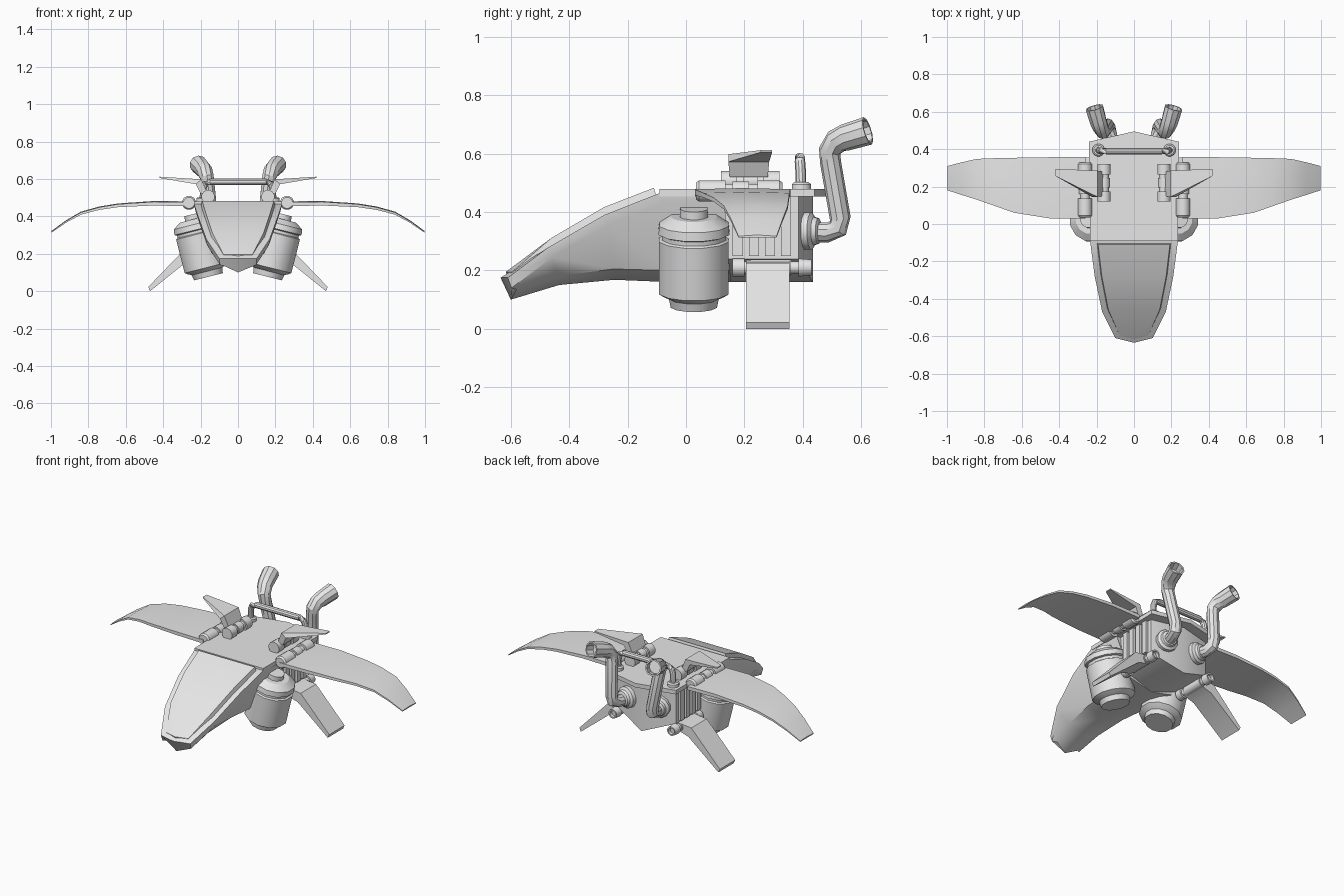
import bpy, bmesh, math
from mathutils import Vector

if "Cube" in bpy.data.objects:
    bpy.data.objects.remove(bpy.data.objects["Cube"], do_unlink=True)

grey = bpy.data.materials.new("plain_grey")
grey.use_nodes = True
COLOUR = (0.8, 0.8, 0.8, 1)
grey.diffuse_color = COLOUR
grey.node_tree.nodes["Principled BSDF"].inputs["Base Color"].default_value = COLOUR
parts = []


def loft(name, rings, closed=True, caps=True, mirror=True):
    """Skin a row of equal-sized point rings; optionally mirror across x."""
    bm = bmesh.new()
    vr = [[bm.verts.new(p) for p in r] for r in rings]
    n = len(vr[0])
    for a, b in zip(vr, vr[1:]):
        for i in range(n if closed else n - 1):
            j = (i + 1) % n
            bm.faces.new((a[i], a[j], b[j], b[i]))
    if caps:
        bm.faces.new(vr[0])
        bm.faces.new(vr[-1])
    bmesh.ops.recalc_face_normals(bm, faces=bm.faces)
    me = bpy.data.meshes.new(name)
    bm.to_mesh(me)
    bm.free()
    me.materials.append(grey)
    ob = bpy.data.objects.new(name, me)
    bpy.context.scene.collection.objects.link(ob)
    if mirror:
        m = ob.modifiers.new("mirror", 'MIRROR')
        m.merge_threshold = 0.0005
    parts.append(ob)
    return ob


def circle(c, d, r, n):
    """Ring of n points round centre c, facing along d."""
    d = Vector(d).normalized()
    ref = Vector((1, 0, 0)) if abs(d.x) < 0.9 else Vector((0, 1, 0))
    u = (ref - d * ref.dot(d)).normalized()
    v = d.cross(u)
    return [Vector(c) + r * (math.cos(a) * u + math.sin(a) * v)
            for a in (2 * math.pi * (i + 0.5) / n for i in range(n))]


def lathe(name, base, axis, profile, n=12):
    base, axis = Vector(base), Vector(axis).normalized()
    return loft(name, [circle(base + axis * t, axis, r, n) for t, r in profile])


def tube(name, path, radii, n=10, hollow=False, mirror=True):
    p = [Vector(q) for q in path]
    tang = [(p[min(i + 1, len(p) - 1)] - p[max(i - 1, 0)]).normalized()
            for i in range(len(p))]
    rings = [circle(q, t, r, n) for q, t, r in zip(p, tang, radii)]
    if hollow:
        r = radii[-1] * 0.82
        rings += [circle(p[-1], tang[-1], r, n),
                  circle(p[-1] - tang[-1] * 0.05, tang[-1], r, n)]
    return loft(name, rings, mirror=mirror)


def box(name, x, y, z):
    loft(name, [[(a, y[0], z[0]), (a, y[1], z[0]), (a, y[1], z[1]), (a, y[0], z[1])]
                for a in x])


# Nose hull: y, top z, half width, chine half width, chine z, keel z, centre shift
hull = [(-0.61, 0.175, 0.10, 0.075, 0.135, 0.10, -0.025),
        (-0.47, 0.28, 0.17, 0.105, 0.18, 0.15, 0),
        (-0.28, 0.39, 0.21, 0.125, 0.205, 0.168, 0),
        (-0.09, 0.465, 0.235, 0.14, 0.20, 0.16, 0),
        (0.12, 0.465, 0.235, 0.15, 0.20, 0.16, 0)]
loft("nose_hull", [[(0, y + s, zt), (w, y, zt), (w * .97, y + .012, zt - .035),
                    (c, y + .03, zc), (0, y + .035 + s, zk)]
                   for y, zt, w, c, zc, zk, s in hull], closed=False)

# Raised canopy plate along the nose
canopy = [(-0.595, 0.195, 0.085, -0.022), (-0.46, 0.312, 0.145, 0),
          (-0.28, 0.417, 0.18, 0), (-0.11, 0.483, 0.2, 0)]
loft("canopy_plate", [[(0, y + s, z), (w - .008, y, z), (w, y + .01, z - .035),
                       (0, y + s + .01, z - .035)] for y, z, w, s in canopy], closed=False)

# Rear deck and body, both with a pointed back
loft("rear_deck", [[(0, y + s, .478), (w, y, .478), (w, y, .453), (0, y + s, .453)]
                   for y, w, s in [(-.09, .235, 0), (.2, .238, 0), (.44, .24, .055)]],
     closed=False)
loft("rear_body", [[(0, y + s, .46), (.2, y, .46), (.2, y, .24), (0, y + s, .16)]
                   for y, s in [(.08, 0), (.385, .05)]], closed=False)
for i, y in enumerate((0.16, 0.215, 0.27, 0.325)):
    box(f"side_rib_{i + 1}", (.18, .216), (y, y + .035), (.25, .455))

# Tilted engines
lathe("engine", (.158, .027, .077), (.245, 0, .97),
      [(0, .082), (.03, .088), (.04, .108), (.05, .123), (.235, .123), (.24, .113),
       (.255, .113), (.26, .126), (.29, .122), (.318, .08), (.318, .05), (.345, .048)])

# Drooping wings: x, z, leading y, trailing y, thickness
wing = [(.26, .465, .03, .357, .022), (.45, .468, .03, .357, .02),
        (.64, .457, .06, .354, .016), (.74, .442, .095, .352, .014),
        (.84, .415, .13, .348, .012), (.92, .37, .155, .33, .009),
        (.998, .315, .18, .31, .005)]
loft("wing", [[(x, a, z - t / 2), (x, a, z + t / 2), (x, (a + b) / 2, z + t / 2 + .004),
               (x, b, z + t / 2), (x, b, z - t / 2), (x, (a + b) / 2, z - t / 2)]
              for x, z, a, b, t in wing])

# Stepped hinge barrels of the wings, upper fins and legs
lathe("wing_hinge", (.262, .035, .472), (0, 1, 0),
      [(0, .03), (.01, .038), (.1, .038), (.1, .025), (.125, .025), (.125, .034),
       (.18, .034), (.18, .025), (.21, .025), (.21, .038), (.285, .038), (.295, .03)])
lathe("fin_hinge", (.16, .12, .505), (0, 1, 0),
      [(0, .036), (.055, .036), (.055, .026), (.075, .026), (.075, .032),
       (.125, .032), (.125, .026), (.145, .026), (.145, .036), (.2, .036)])
lathe("leg_hinge", (.2, .16, .21), (0, 1, 0),
      [(0, .032), (.04, .032), (.04, .022), (.06, .022), (.06, .028), (.2, .028),
       (.2, .022), (.225, .022), (.225, .032), (.27, .028), (.27, .02), (.25, .02)])

# Upper fins and bent legs share a flat bent-blade build
def blade(name, stations):
    loft(name, [[(x0, a, z0), (x1, a, z1), (x1, b, z1), (x0, b, z0)]
                for x0, z0, x1, z1, a, b in stations])

blade("upper_fin", [(.165, .525, .20, .52, .15, .28), (.195, .598, .225, .572, .145, .285),
                    (.42, .612, .42, .605, .257, .295)])
blade("leg", [(.19, .235, .19, .188, .205, .355), (.285, .225, .265, .165, .205, .355),
              (.48, .022, .47, 0, .205, .355)])

# Rear exhausts with mounting flanges
lathe("exhaust_flange", (.105, .40, .335), (.24, .97, 0),
      [(0, .065), (.03, .065), (.04, .05), (.055, .045), (.06, .036)])
tube("exhaust_pipe", [(.105, .40, .33), (.125, .485, .33), (.135, .52, .345),
                      (.14, .528, .38), (.16, .495, .57), (.166, .492, .61),
                      (.178, .515, .642), (.19, .545, .655), (.212, .622, .678)],
     [.034, .034, .036, .036, .036, .038, .043, .046, .049], hollow=True)

# Grab bar across the deck
tube("grab_bar", [(-.19, .395, .47), (-.185, .392, .55), (-.175, .39, .575),
                  (-.15, .39, .585), (.15, .39, .585), (.175, .39, .575),
                  (.185, .392, .55), (.19, .395, .47)], [.018] * 8, mirror=False)
lathe("grab_bar_foot", (.19, .395, .47), (0, 0, 1), [(0, .034), (.025, .034), (.032, .026)])

# Smooth round parts, keep hard edges
bpy.ops.object.select_all(action='DESELECT')
for ob in parts:
    ob.select_set(True)
bpy.context.view_layer.objects.active = parts[0]
bpy.ops.object.shade_smooth_by_angle(angle=math.radians(31))
